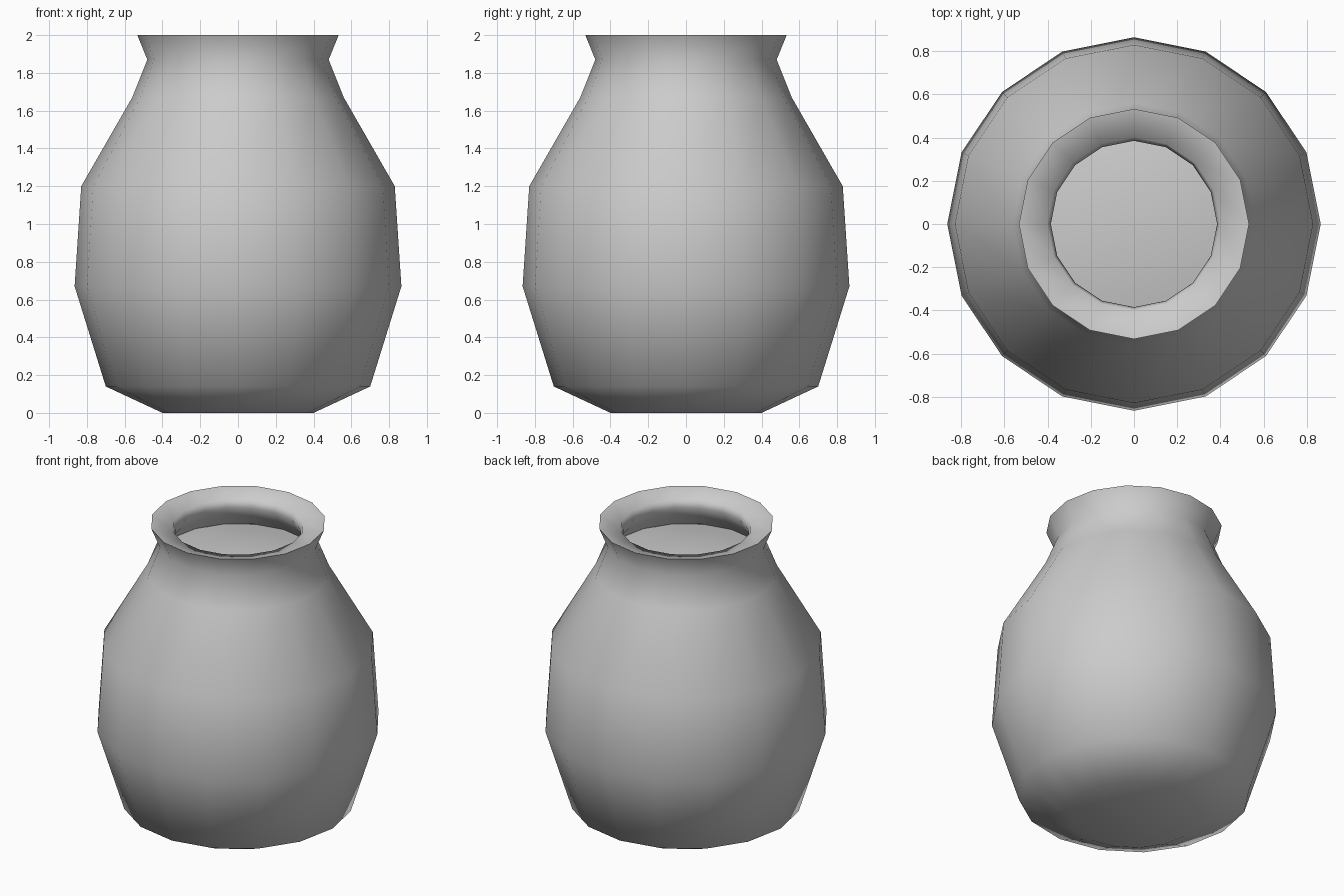
import bpy, bmesh
from math import cos, sin, pi, radians

if "Cube" in bpy.data.objects:
    bpy.data.objects.remove(bpy.data.objects["Cube"])

SIDES = 16


def lathe(name, profile, cap_start=False, angle=60):
    """Spin a (radius, z) profile around z; radius 0 becomes a single pole."""
    bm = bmesh.new()
    rings = []
    for r, z in profile:
        if r == 0:
            rings.append([bm.verts.new((0, 0, z))] * SIDES)
        else:
            rings.append([bm.verts.new((r * cos(2 * pi * i / SIDES),
                                        r * sin(2 * pi * i / SIDES), z))
                          for i in range(SIDES)])
    for low, high in zip(rings, rings[1:]):
        for i in range(SIDES):
            j = (i + 1) % SIDES
            corners = [low[i], low[j], high[j], high[i]]
            bm.faces.new(list(dict.fromkeys(corners)))
    if cap_start:
        bm.faces.new(rings[0][::-1])
    mesh = bpy.data.meshes.new(name)
    bm.to_mesh(mesh)
    bm.free()
    ob = bpy.data.objects.new(name, mesh)
    bpy.context.collection.objects.link(ob)
    bpy.ops.object.select_all(action='DESELECT')
    ob.select_set(True)
    bpy.context.view_layer.objects.active = ob
    bpy.ops.object.shade_smooth_by_angle(angle=radians(angle))
    return ob


# Jar: base, belly, shoulder, neck, flared lip and the inside of the neck
lathe("jar_body", [
    (0.40, 0.0), (0.70, 0.14), (0.865, 0.67), (0.83, 1.20),
    (0.56, 1.67), (0.48, 1.87), (0.533, 2.0),
    (0.40, 1.97), (0.385, 1.92), (0.42, 1.85), (0.48, 1.77),
], cap_start=True, angle=80)

# Slightly domed surface closing the inside of the neck
lathe("jar_filling", [
    (0.49, 1.765), (0.36, 1.79), (0.20, 1.81), (0, 1.82),
])
